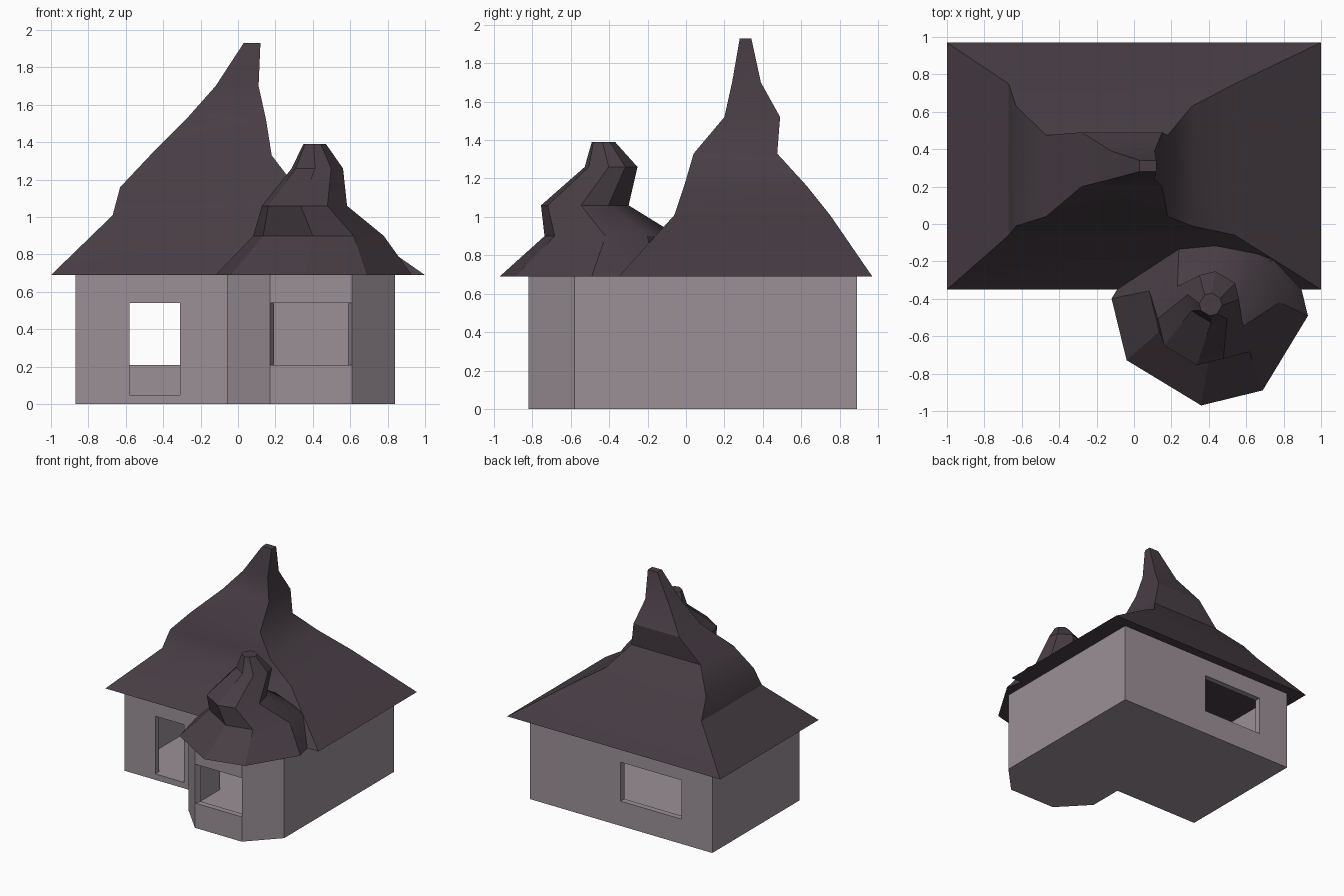
import bpy, bmesh, math
from mathutils import Vector

if "Cube" in bpy.data.objects:
    bpy.data.objects.remove(bpy.data.objects["Cube"])


def material(name, rgb):
    m = bpy.data.materials.new(name)
    m.diffuse_color = (*rgb, 1)
    m.use_nodes = True
    m.node_tree.nodes["Principled BSDF"].inputs["Base Color"].default_value = m.diffuse_color
    return m


WALL = material("plaster", (0.33, 0.28, 0.31))
ROOF = material("shingle", (0.065, 0.048, 0.06))


def finish(bm, name, mat, recalc=True):
    if recalc:
        bmesh.ops.recalc_face_normals(bm, faces=bm.faces)
    me = bpy.data.meshes.new(name)
    bm.to_mesh(me)
    bm.free()
    ob = bpy.data.objects.new(name, me)
    bpy.context.collection.objects.link(ob)
    me.materials.append(mat)
    return ob


def loft(name, rings):
    """Closed skin through a stack of equal-length rings, smooth except at hips."""
    bm = bmesh.new()
    vs = [[bm.verts.new(p) for p in r] for r in rings]
    n = len(vs[0])
    for a, b in zip(vs, vs[1:]):
        for i in range(n):
            j = (i + 1) % n
            bm.faces.new((a[i], a[j], b[j], b[i]))
    bm.faces.new(vs[0][::-1])
    bm.faces.new(vs[-1])
    ob = finish(bm, name, ROOF)
    bpy.ops.object.select_all(action='DESELECT')
    ob.select_set(True)
    bpy.context.view_layer.objects.active = ob
    bpy.ops.object.shade_smooth_by_angle(angle=math.radians(30))
    return ob


# Walls: footprint of house plus bay, counter-clockwise, with window openings
H, TH = 0.695, 0.05
foot = [Vector(p) for p in [(-0.87, -0.28), (-0.06, -0.28), (-0.06, -0.58), (0.17, -0.82),
                            (0.61, -0.82), (0.84, -0.58), (0.84, 0.89), (-0.87, 0.89)]]
N = len(foot)


def inward(i):
    d = (foot[(i + 1) % N] - foot[i]).normalized()
    return Vector((-d.y, d.x))


def miter(i):
    a, b = inward(i - 1), inward(i % N)
    return foot[i % N] + (a + b) * TH / (1 + a.dot(b))


# segment index: (start fraction, end fraction, sill z, head z)
openings = {0: (0.29 / 0.81, 0.56 / 0.81, 0.05, 0.54),
            3: (0, 1, 0.21, 0.54),
            6: (0.85 / 1.71, 1.42 / 1.71, 0.21, 0.54)}

bm = bmesh.new()


def quad(*pts):
    bm.faces.new([bm.verts.new(p) for p in pts])


for i in range(N):
    p, q = foot[i], foot[(i + 1) % N]

    def outer(t):
        return p.lerp(q, t)

    def inner(t):
        if t == 0:
            return miter(i)
        if t == 1:
            return miter(i + 1)
        return p.lerp(q, t) + inward(i) * TH

    def panel(t0, t1, z0, z1):
        for f, a, b in ((outer, t0, t1), (inner, t1, t0)):
            if t1 > t0 and z1 > z0:
                u, v = f(a), f(b)
                quad((*u, z0), (*v, z0), (*v, z1), (*u, z1))

    if i not in openings:
        panel(0, 1, 0, H)
        continue
    t0, t1, z0, z1 = openings[i]
    panel(0, 1, 0, z0)
    panel(0, 1, z1, H)
    panel(0, t0, z0, z1)
    panel(t1, 1, z0, z1)
    # reveals around the opening
    o0, o1, n0, n1 = outer(t0), outer(t1), inner(t0), inner(t1)
    quad((*o0, z0), (*n0, z0), (*n0, z1), (*o0, z1))
    quad((*n1, z0), (*o1, z0), (*o1, z1), (*n1, z1))
    quad((*o0, z0), (*o1, z0), (*n1, z0), (*n0, z0))
    quad((*n0, z1), (*n1, z1), (*o1, z1), (*o0, z1))

# Underside and inner floor
quad(*[(*v, 0) for v in reversed(foot)])
quad(*[(*miter(i), 0.05) for i in range(N)])
bmesh.ops.remove_doubles(bm, verts=bm.verts, dist=1e-5)
finish(bm, "walls", WALL, recalc=False)

# Main roof: crooked hipped roof, levels of (z, x min, x max, y min, y max)
levels = [(0.69, -1, 1, -0.35, 0.97), (1.01, -0.67, 0.54, -0.06, 0.75),
          (1.16, -0.63, 0.31, -0.01, 0.63), (1.33, -0.47, 0.18, 0.04, 0.475),
          (1.52, -0.28, 0.15, 0.20, 0.49), (1.70, -0.12, 0.11, 0.24, 0.39),
          (1.93, 0.03, 0.12, 0.28, 0.34)]
loft("main_roof", [[(a, c, z), (b, c, z), (b, d, z), (a, d, z)] for z, a, b, c, d in levels])

# Bay roof: crooked eight-sided spire, levels of (z, centre x, centre y, radius)
angles = [math.radians(k * 90 + a) for k in range(4) for a in (-5, 34 - 1.5)]
spire = [(0.69, 0.405, -0.445, 0.527), (0.90, 0.43, -0.388, 0.35), (1.06, 0.355, -0.527, 0.229),
         (1.26, 0.424, -0.39, 0.138), (1.39, 0.41, -0.43, 0.061)]
loft("bay_roof", [[(x + r * math.cos(a), y + r * math.sin(a), z) for a in angles]
                  for z, x, y, r in spire])
